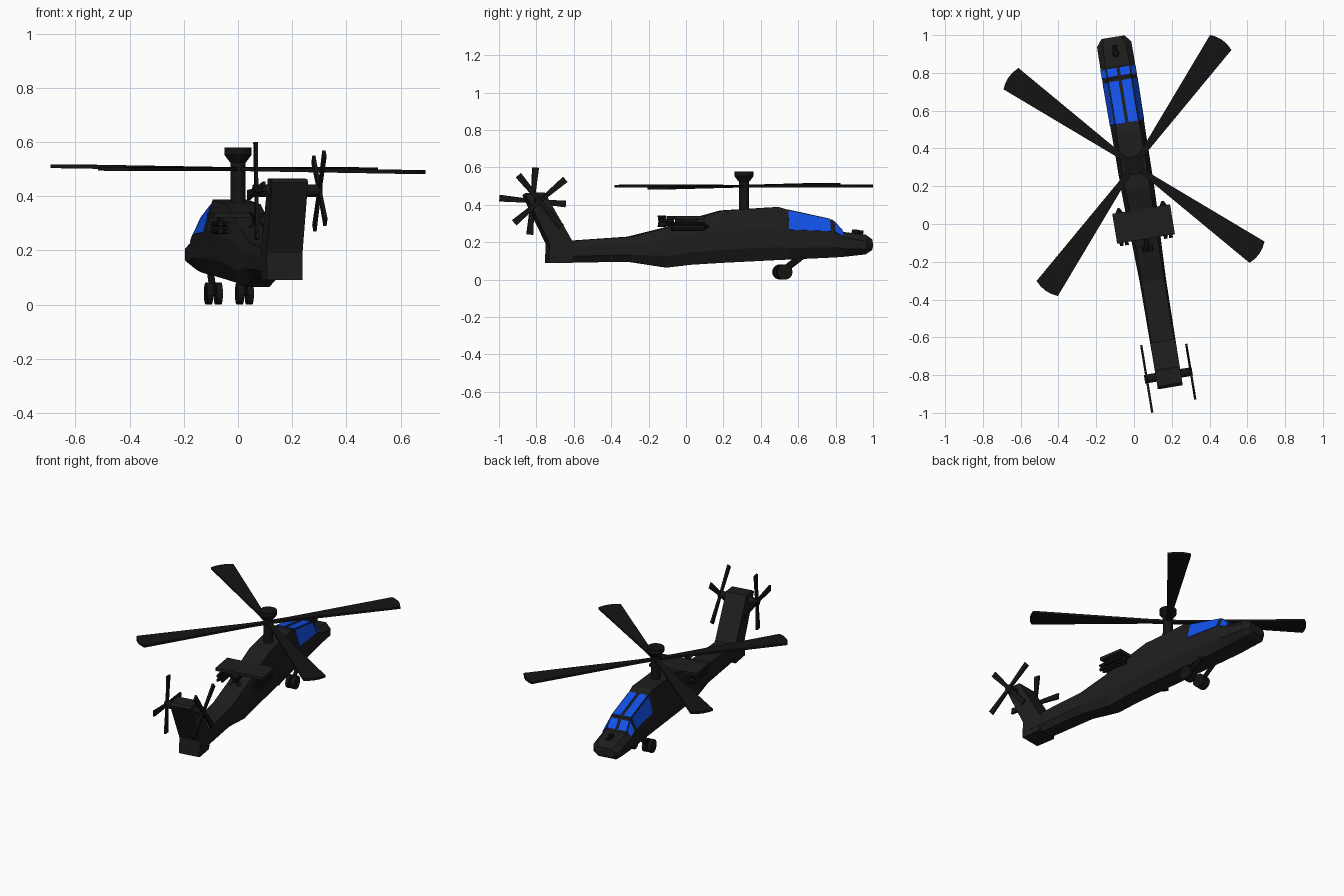
import bpy, bmesh
from math import radians, sin, cos, pi
from mathutils import Matrix, Vector

if "Cube" in bpy.data.objects:
    bpy.data.objects.remove(bpy.data.objects["Cube"])

# Built with nose along +Y and the mast at the origin, then yawed into place
PLACE = Matrix.Translation((0, 0.31, 0)) @ Matrix.Rotation(radians(9.3), 4, 'Z')


def material(name, rgb):
    m = bpy.data.materials.new(name)
    m.diffuse_color = (*rgb, 1)
    m.use_nodes = True
    m.node_tree.nodes["Principled BSDF"].inputs["Base Color"].default_value = m.diffuse_color
    return m


BLACK = material("body_black", (0.013, 0.013, 0.013))
DARK = material("rotor_black", (0.007, 0.007, 0.007))
BLUE = material("glass_blue", (0.006, 0.085, 0.83))


def finish(name, bm, mat, matrix=Matrix()):
    bmesh.ops.recalc_face_normals(bm, faces=bm.faces)
    me = bpy.data.meshes.new(name)
    bm.to_mesh(me)
    bm.free()
    me.materials.append(mat)
    ob = bpy.data.objects.new(name, me)
    bpy.context.collection.objects.link(ob)
    ob.matrix_world = PLACE @ matrix
    return ob


def prism(name, outline, depth, mat, matrix=Matrix()):
    """Outline in local XY, thickness along Z, centred."""
    bm = bmesh.new()
    f = bm.faces.new([bm.verts.new((x, y, -depth / 2)) for x, y in outline])
    top = bmesh.ops.extrude_face_region(bm, geom=[f])['geom']
    bmesh.ops.translate(bm, vec=(0, 0, depth),
                        verts=[g for g in top if isinstance(g, bmesh.types.BMVert)])
    return finish(name, bm, mat, matrix)


def rod(name, a, b, r1, mat, r2=None, sides=12):
    a, b = Vector(a), Vector(b)
    bm = bmesh.new()
    bmesh.ops.create_cone(bm, cap_ends=True, segments=sides, radius1=r1,
                          radius2=r1 if r2 is None else r2, depth=(b - a).length)
    rot = (b - a).to_track_quat('Z', 'Y').to_matrix().to_4x4()
    return finish(name, bm, mat, Matrix.Translation((a + b) / 2) @ rot)


def box(name, centre, size, mat):
    x, y = size[0] / 2, size[1] / 2
    return prism(name, [(-x, -y), (x, -y), (x, y), (-x, y)], size[2], mat,
                 Matrix.Translation(centre))


# Fuselage: station, half width, roof half width, bottom, roof, shoulder height
STATIONS = [
    (0.688, .062, .045, .158, .215, .195), (0.65, .092, .062, .135, .240, .205),
    (0.53, .093, .065, .122, .255, .225), (0.47, .093, .062, .118, .320, .255),
    (0.23, .091, .062, .107, .372, .262), (0.18, .090, .065, .105, .388, .275),
    (-0.12, .088, .065, .090, .370, .265), (-0.29, .083, .062, .080, .323, .245),
    (-0.42, .077, .060, .065, .280, .220), (-0.62, .070, .060, .095, .230, .190),
    (-1.06, .067, .060, .090, .200, .170)]


def section(s):
    y, w, t, zb, zt, zs = s
    half = [(w * .62, zb), (w, zb + .4 * (zs - zb)), (w, zs), (t, zt)]
    return [Vector((x, y, z)) for x, z in half] + \
           [Vector((-x, y, z)) for x, z in reversed(half)]


bm = bmesh.new()
rings = [[bm.verts.new(p) for p in section(s)] for s in STATIONS]
for r0, r1 in zip(rings, rings[1:]):
    for i in range(8):
        j = (i + 1) % 8
        bm.faces.new((r0[i], r0[j], r1[j], r1[i]))
bm.faces.new(rings[0])
bm.faces.new(rings[-1])
finish("fuselage", bm, BLACK)


# Canopy glass: panes laid just above the fuselage facets
def pane(name, front, back, e0, e1, u0, u1, v0, v1):
    A, B = section(STATIONS[front]), section(STATIONS[back])

    def at(u, v):
        p = A[e0].lerp(A[e1], u)
        return p.lerp(B[e0].lerp(B[e1], u), v)
    q = [at(u0, v0), at(u1, v0), at(u1, v1), at(u0, v1)]
    n = (q[1] - q[0]).cross(q[3] - q[0]).normalized()
    if n.z < 0:
        n = -n
    bm = bmesh.new()
    lo = [bm.verts.new(p - n * .004) for p in q]
    hi = [bm.verts.new(p + n * .003) for p in q]
    bm.faces.new(hi)
    bm.faces.new(lo)
    for i in range(4):
        j = (i + 1) % 4
        bm.faces.new((lo[i], lo[j], hi[j], hi[i]))
    finish(name, bm, BLUE)


for label, front, v0, v1 in (("windscreen", 2, .12, .85), ("canopy", 3, .06, 1.0)):
    pane(label + "_roof_right", front, front + 1, 3, 4, .03, .43, v0, v1)
    pane(label + "_roof_left", front, front + 1, 3, 4, .57, .97, v0, v1)
    pane(label + "_side_right", front, front + 1, 2, 3, .04, .96, v0, v1)
    pane(label + "_side_left", front, front + 1, 5, 4, .04, .96, v0, v1)

# Swept tail fin, profile in (y, z)
SIDE = Matrix(((0, 0, 1, 0), (1, 0, 0, 0), (0, 1, 0, 0), (0, 0, 0, 1)))
prism("tail_fin", [(-.92, .2), (-.94, .09), (-1.068, .09), (-1.063, .19),
                   (-1.19, .45), (-1.175, .463), (-1.09, .466), (-.94, .205)],
      .134, BLACK, SIDE)

# Nose sensor
rod("nose_sensor", (0, .60, .235), (0, .60, .268), .02, DARK, .014, 8)
rod("nose_sensor_lens", (0, .60, .255), (0, .645, .252), .011, DARK, sides=8)

# Main rotor: mast, flared cap and four paddle blades
rod("rotor_mast", (0, 0, .35), (0, 0, .535), .028, DARK, sides=16)
rod("rotor_cap_flare", (0, 0, .525), (0, 0, .553), .03, DARK, .051, 16)
rod("rotor_cap", (0, 0, .553), (0, 0, .579), .051, DARK, sides=16)
blade = [(.02, -.014), (.12, -.017), (.797, -.069), (.808, -.035), (.812, 0),
         (.808, .035), (.797, .069), (.12, .017), (.02, .014)]
tilt = Matrix.Rotation(.009, 4, 'X') @ Matrix.Rotation(.010, 4, 'Y')
for k in range(4):
    prism(f"rotor_blade_{k + 1}", blade, .014, DARK,
          Matrix.Translation((0, 0, .5)) @ tilt
          @ Matrix.Rotation(radians(45.5 + 90 * k), 4, 'Z'))

# Twin tail rotors on one axle, the right one turned by 45 degrees
rod("tail_axle", (-.128, -1.126, .42), (.128, -1.126, .42), .023, DARK)
small = [(0, -.010), (.18, -.018), (.18, .018), (0, .010)]
for label, x, turn in (("left", -.116, -5), ("right", .12, 40)):
    for k in range(4):
        prism(f"tail_rotor_blade_{label}_{k + 1}", small, .012, DARK,
              Matrix.Translation((x, -1.126, .42)) @ SIDE
              @ Matrix.Rotation(radians(turn + 90 * k), 4, 'Z'))

# Stub wing with a launcher pod under each tip
box("stub_wing", (0, -.314, .33), (.31, .16, .018), BLACK)
for label, s in (("left", -1), ("right", 1)):
    x = s * .118
    box("pylon_" + label, (x, -.314, .312), (.012, .08, .03), DARK)
    for k, (dx, dz) in enumerate(((-.014, .0), (.014, .0), (-.014, -.026), (.014, -.026))):
        rod(f"missile_{label}_{k + 1}", (x + dx, -.41, .297 + dz),
            (x + dx, -.235, .297 + dz), .010, DARK, sides=8)
    rod("missile_tip_" + label, (x, -.235, .284), (x, -.21, .284), .02, DARK, .006, 8)

# Central tail-finned missile above the spine
rod("spine_missile", (0, -.46, .312), (0, -.38, .312), .013, DARK, sides=8)
for k in range(2):
    a = radians(45 + 90 * k)
    prism(f"spine_missile_fin_{k + 1}", [(-.04, -.018), (.04, -.018), (.04, .018), (-.04, .018)],
          .005, DARK, Matrix.Translation((0, -.445, .312)) @ Matrix.Rotation(a, 4, 'Y'))

# Landing gear: a strut and a pair of wheels each side
for label, s in (("left", -1), ("right", 1)):
    x = s * .058
    rod("gear_strut_" + label, (x, .208, .045), (x * .9, .32, .13), .013, DARK, sides=8)
    rod("gear_axle_" + label, (x - .03, .208, .042), (x + .03, .208, .042), .012, DARK, sides=8)
    for k, d in enumerate((-.018, .018)):
        rod(f"wheel_{label}_{k + 1}", (x + d - .011, .208, .041), (x + d + .011, .208, .041),
            .041, DARK, sides=16)
